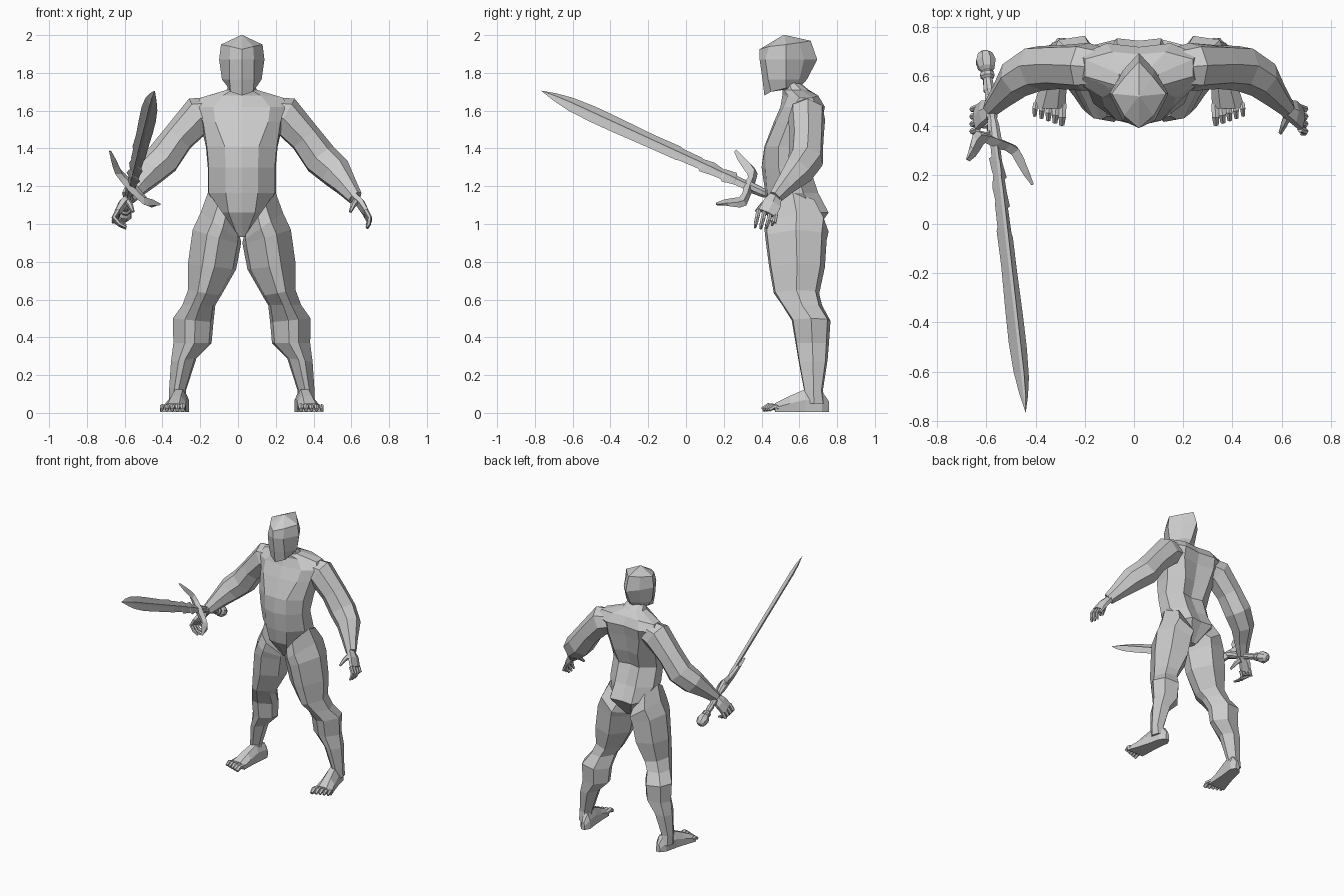
import bpy, bmesh, math
from mathutils import Vector as V

CX = 0.02  # body centre line
stone = bpy.data.materials.new("plain_grey")
stone.diffuse_color = (0.6, 0.6, 0.6, 1)


def loft(name, rings, bm=None):
    """Skin equal-length rings, cap both ends; adds to bm if one is passed in."""
    own = bm is None
    bm = bm or bmesh.new()
    vs = [[bm.verts.new(p) for p in r] for r in rings]
    n = len(vs[0])
    for a, b in zip(vs, vs[1:]):
        for i in range(n):
            bm.faces.new((a[i], a[(i + 1) % n], b[(i + 1) % n], b[i]))
    bm.faces.new(vs[0])
    bm.faces.new(vs[-1][::-1])
    if own:
        return finish(name, bm)


def finish(name, bm):
    bmesh.ops.remove_doubles(bm, verts=bm.verts, dist=0.0005)
    bmesh.ops.recalc_face_normals(bm, faces=bm.faces)
    me = bpy.data.meshes.new(name)
    bm.to_mesh(me)
    bm.free()
    me.materials.append(stone)
    ob = bpy.data.objects.new(name, me)
    bpy.context.collection.objects.link(ob)
    return ob


def fuse(name, base, parts):
    """Union the parts into one skin without hidden inner faces."""
    for p in parts:
        mod = base.modifiers.new("join_" + p.name, 'BOOLEAN')
        mod.operation, mod.solver, mod.object, mod.use_self = 'UNION', 'EXACT', p, True
    dg = bpy.context.evaluated_depsgraph_get()
    me = bpy.data.meshes.new_from_object(base.evaluated_get(dg))
    if len(me.vertices) < sum(len(p.data.vertices) for p in parts) * .6:
        base.modifiers.clear()
        return
    base.modifiers.clear()
    base.data, base.name = me, name
    for p in parts:
        bpy.data.objects.remove(p)


def tube_rings(path, radii, n, ref):
    """Rings round a path; the first radius lies along ref, the second across it."""
    pts, rings = [V(p) for p in path], []
    for i, p in enumerate(pts):
        d = (pts[min(i + 1, len(pts) - 1)] - pts[max(i - 1, 0)]).normalized()
        a = (V(ref) - d * V(ref).dot(d)).normalized()
        b = d.cross(a)
        ra, rb = radii[i]
        rings.append([p + a * ra * math.cos(t) + b * rb * math.sin(t)
                      for t in (math.tau * (k + 0.5) / n for k in range(n))])
    return rings


def sym(z, half):
    """Mirrored closed ring from half points (u, y[, dz]) running front to back centre."""
    h = [(p[0], p[1], z + (p[2] if len(p) > 2 else 0)) for p in half]
    return [(CX + u, y, w) for u, y, w in h] + [(CX - u, y, w) for u, y, w in h[-2:0:-1]]


# Torso
torso = loft("torso", [
    sym(0.93, [(0, .52), (.02, .53), (.03, .56), (.03, .62), (.02, .66), (0, .66)]),
    sym(1.06, [(0, .44), (.07, .45), (.12, .53), (.13, .68), (.09, .755), (0, .745)]),
    sym(1.165, [(0, .42), (.085, .43), (.175, .52), (.18, .62), (.085, .70), (0, .69)]),
    sym(1.30, [(0, .40), (.085, .42), (.175, .49), (.18, .58), (.085, .655), (0, .635)]),
    sym(1.41, [(0, .415), (.09, .42), (.185, .49), (.19, .61), (.10, .695), (0, .67)]),
    sym(1.54, [(0, .465), (.14, .475), (.205, .54), (.22, .64), (.13, .72), (0, .70)]),
    sym(1.62, [(0, .50), (.15, .515), (.24, .57), (.24, .69), (.13, .735), (0, .72)]),
    sym(1.68, [(0, .51), (.10, .54), (.22, .60, -.012), (.22, .67, -.012), (.11, .70), (0, .69)]),
    sym(1.71, [(0, .51), (.05, .52), (.08, .56), (.08, .61), (.05, .64), (0, .65)]),
    sym(1.76, [(0, .49), (.04, .50), (.06, .54), (.06, .56), (.04, .58), (0, .59)])])

# Head: a faceted helmet shape with a ridge down the face
head = loft("head", [
    sym(1.70, [(0, .415, -.02), (.06, .45), (.07, .53, .02), (.05, .58, .02), (0, .60, .02)]),
    sym(1.765, [(0, .405), (.065, .435), (.105, .53), (.06, .60), (0, .64)]),
    sym(1.87, [(0, .39), (.065, .42), (.12, .53), (.065, .625), (0, .695)]),
    sym(1.94, [(0, .39, -.015), (.06, .44), (.11, .53, .01), (.055, .60, .02), (0, .66, .03)]),
    sym(2.0, [(0, .515), (.003, .517), (.004, .52), (.003, .523), (0, .525)])])
parts = [head]

# Leg sections: z inner, z outer, inner u, outer u, front y, back y
LEG = [(.93, 1.17, .01, .178, .43, .70), (.91, 1.06, .005, .218, .415, .755),
       (.89, .97, .005, .26, .42, .745), (.76, .79, .03, .285, .44, .735),
       (.62, .65, .11, .285, .465, .705), (.57, .57, .14, .315, .51, .72),
       (.48, .50, .15, .365, .56, .765), (.37, .37, .16, .362, .58, .757),
       (.29, .27, .24, .375, .595, .75), (.12, .12, .295, .385, .625, .725),
       (.05, .05, .295, .385, .62, .735)]
SECTION = [(.45, 0), (.7, .03), (1, .5), (.83, .92), (.33, 1), (0, .55), (.07, .28)]
# Foot sections: y, centre u, half width, top z
FOOT = [(.757, .315, .015, .06), (.72, .32, .04, .115), (.63, .335, .045, .125),
        (.55, .35, .055, .09), (.47, .365, .068, .05)]

for side, word in ((1, "left"), (-1, "right")):
    def m(p, s=side):
        return (CX + s * p[0], p[1], p[2])

    def limb(bm, path, radii, n, ref, s=side):
        loft("", tube_rings([m(p) for p in path], radii, n, (s * ref[0], ref[1], ref[2])), bm)

    parts.append(loft(word + "_leg", [[m((i + (o - i) * fx, f + (b - f) * fy, zi + (zo - zi) * fx))
                                       for fx, fy in SECTION] for zi, zo, i, o, f, b in LEG]))

    # Foot with five toes
    bm = bmesh.new()
    loft("", [[m((c - w, y, .005)), m((c + w, y, .005)), m((c + w, y, t * .55)),
               m((c + w * .4, y, t)), m((c - w * .5, y, t)), m((c - w, y, t * .6))]
              for y, c, w, t in FOOT], bm)
    for k in range(5):
        u, r = .312 + .0275 * k, .017 - .0012 * k
        tip = .405 + .009 * k
        limb(bm, [(u - .003, .49, .028), (u, tip + .03, .035), (u + .002, tip, .016)],
             [(r, r), (r, r), (r * .7, r * .8)], 6, (1, 0, 0))
    parts.append(finish(word + "_foot", bm))

    # Arm, with the shoulder sunk into the upper torso
    bm = bmesh.new()
    limb(bm, [(.10, .63, 1.60), (.225, .64, 1.575), (.335, .64, 1.455), (.415, .635, 1.345),
              (.495, .592, 1.275), (.55, .525, 1.205), (.60, .47, 1.14)],
         [(.075, .075), (.10, .105), (.092, .088), (.095, .096),
          (.082, .089), (.055, .062), (.036, .042)], 7, (0, 1, .2))
    parts.append(finish(word + "_arm", bm))

    # Hand: flat palm, four bent fingers and a thumb
    bm = bmesh.new()
    limb(bm, [(.588, .475, 1.15), (.63, .455, 1.105), (.66, .43, 1.055)],
         [(.036, .026), (.055, .025), (.058, .018)], 6, (0, 1, -.4))
    curl = 0 if side > 0 else .025  # sword hand closes further round the grip
    for k in range(4):
        y, z = .385 + .03 * k, 1.075 - .009 * k
        tip = .985 - .006 * (2 - abs(k - 1.5)) + .01 * (k == 3)
        limb(bm, [(.655, y, z), (.677, y - .008, z - .04), (.672 - curl, y - .016, tip + .02),
                  (.662 - 2 * curl, y - .02, tip)],
             [(.013, .013), (.013, .013), (.011, .011), (.007, .007)], 6, (0, 1, 0))
    limb(bm, [(.61, .45, 1.13), (.59, .405, 1.10), (.575, .37, 1.065)],
         [(.018, .018), (.015, .015), (.008, .008)], 6, (0, 1, 0))
    parts.append(finish(word + "_hand", bm))
fuse("body", torso, parts)

# Sword frame: s runs pommel to tip, w across the blade, t through its thickness
O = V((-.605, .68, 1.04))
D = (V((-.44, -.772, 1.708)) - O).normalized()
W = V((-.66, .25, .71))
W = (W - D * W.dot(D)).normalized()
T = D.cross(W)


def sw(s, w, t):
    return O + D * s + W * w + T * t


# Blade: s, upper edge, lower edge, with stepped notches near the guard and a raised spine
BLADE = [(.34, .03, .03), (.46, .032, .032), (.47, .05, .034), (.53, .04, .05), (.54, .034, .036),
         (.60, .05, .04), (.66, .04, .05), (.67, .045, .036), (.78, .046, .04), (.80, .054, .046),
         (.95, .05, .048), (1.15, .056, .054), (1.30, .058, .055), (1.43, .048, .047),
         (1.52, .028, .027), (1.6, .001, .001)]
blade = loft("blade", [[sw(s, a, 0), sw(s, .012 * f, .008 * f), sw(s, 0, .015 * f),
                        sw(s, -.012 * f, .008 * f), sw(s, -b, 0), sw(s, -.012 * f, -.008 * f),
                        sw(s, 0, -.015 * f), sw(s, .012 * f, -.008 * f)]
                       for s, a, b in BLADE for f in (min(1, a / .04),)])

# Guard: two broad swept horns, each s, w, half width, half thickness
HORN = [(.385, 0, .036, .028), (.382, .06, .028, .024), (.388, .115, .032, .02),
        (.42, .145, .036, .016), (.465, .172, .026, .012), (.515, .205, .006, .004)]
bm = bmesh.new()
for k in (1, -1):
    o = .025 if k > 0 else 0  # the upper horn is a little shorter
    loft("", [[sw(s - h * .8, k * (w + h * .5 * (w > .1) - o * (w > .1)), 0), sw(s, k * w - .01, g),
               sw(s + h * .8, k * (w - h * .5 * (w > .1) - o * (w > .1)), 0), sw(s, k * w - .01, -g)]
              for s, w, h, g in HORN], bm)
guard = finish("guard", bm)

# Grip with raised bands, ending in a bulbous pommel
GRIP = [(-.025, .014), (-.012, .032), (.02, .043), (.05, .036), (.065, .022), (.075, .03), (.09, .03),
        (.10, .02), (.15, .024), (.16, .019), (.21, .025), (.22, .019), (.27, .024), (.28, .02),
        (.31, .026), (.385, .03)]
grip = loft("grip", tube_rings([sw(s, 0, 0) for s, r in GRIP], [(r, r) for s, r in GRIP], 8, W))
